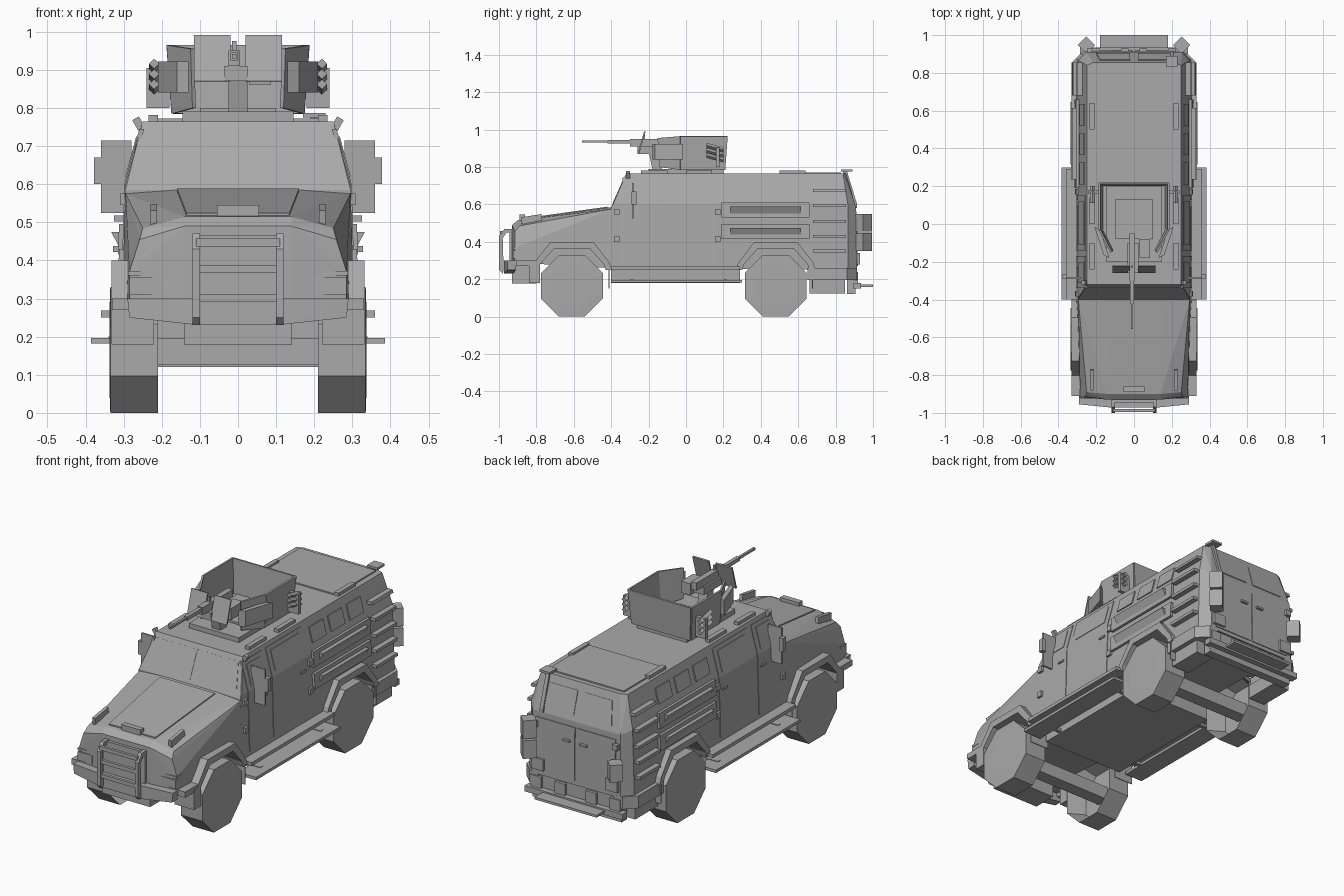
import bpy, bmesh, math
from mathutils import Matrix, Vector

cube = bpy.data.objects.get("Cube")
if cube:
    bpy.data.objects.remove(cube, do_unlink=True)

grey = bpy.data.materials.new("armour_grey")
grey.use_nodes = True
COLOUR = (0.4, 0.4, 0.4, 1)
grey.diffuse_color = COLOUR
grey.node_tree.nodes["Principled BSDF"].inputs["Base Color"].default_value = COLOUR


def finish(name, bm):
    bmesh.ops.recalc_face_normals(bm, faces=bm.faces)
    mesh = bpy.data.meshes.new(name)
    bm.to_mesh(mesh)
    bm.free()
    mesh.materials.append(grey)
    ob = bpy.data.objects.new(name, mesh)
    bpy.context.scene.collection.objects.link(ob)
    return ob


def hull(name, pts, sym=False):
    """Convex block around points, optionally mirrored across x."""
    bm = bmesh.new()
    for x, y, z in pts:
        bm.verts.new((x, y, z))
        if sym:
            bm.verts.new((-x, y, z))
    res = bmesh.ops.convex_hull(bm, input=bm.verts)
    inner = [v for v in res["geom_interior"] if isinstance(v, bmesh.types.BMVert)]
    bmesh.ops.delete(bm, geom=inner, context="VERTS")
    bmesh.ops.dissolve_limit(bm, angle_limit=0.01, verts=bm.verts, edges=bm.edges)
    return finish(name, bm)


def pair(name, pts):
    hull("left_" + name, pts)
    hull("right_" + name, [(-x, y, z) for x, y, z in pts])


def corners(xs, ys, zs, turn=0, axis="Z"):
    mid = Vector([sum(r) / 2 for r in (xs, ys, zs)])
    rot = Matrix.Rotation(math.radians(turn), 3, axis)
    return [tuple(rot @ (Vector((x, y, z)) - mid) + mid) for x in xs for y in ys for z in zs]


def box(name, xs, ys, zs, turn=0, axis="Z"):
    return hull(name, corners(xs, ys, zs, turn, axis))


def boxes(name, xs, ys, zs, turn=0, axis="Z"):
    pair(name, corners(xs, ys, zs, turn, axis))


def prism(name, outline, x0, x1):
    """Side outline (y, z) extruded across x."""
    bm = bmesh.new()
    face = bm.faces.new([bm.verts.new((x0, y, z)) for y, z in outline])
    ext = bmesh.ops.extrude_face_region(bm, geom=[face])["geom"]
    bmesh.ops.translate(bm, vec=(x1 - x0, 0, 0), verts=[v for v in ext if isinstance(v, bmesh.types.BMVert)])
    return finish(name, bm)


def panel(pts, depth):
    """Plate around four corners, thickened along their normal."""
    a, b, c, d = map(Vector, pts)
    n = (b - a).cross(c - a).normalized() * depth
    return [tuple(p + k * n) for p in (a, b, c, d) for k in (-1, 1)]


def side_x(z):
    return 0.295 - max(z - 0.6, 0) * 0.27 + max(0.6 - z, 0) * 0.03


def side_plate(name, y0, y1, z0, z1, depth, low=None):
    low = depth if low is None else low
    pair(name, [(side_x(z) + d, y, z) for y in (y0, y1) for z, dd in ((z0, low), (z1, depth)) for d in (-0.01, dd)])


def cut_arches(body, outline):
    for s in (1, -1):
        cutter = prism("arch_cutter", outline, 0.19 * s, 0.42 * s)
        mod = body.modifiers.new("arch", "BOOLEAN")
        mod.operation, mod.solver, mod.object = "DIFFERENCE", "EXACT", cutter
        bpy.context.view_layer.objects.active = body
        bpy.ops.object.modifier_apply(modifier=mod.name)
        bpy.data.objects.remove(cutter, do_unlink=True)


# Armoured cabin with chamfered rear corners, and bonnet
cabin = hull("cabin", [(.25, -.32, .765), (.295, -.4, .585), (.295, -.39, .6), (.305, -.4, .26),
                       (.25, .84, .765), (.295, .865, .6), (.305, .865, .25), (.215, .855, .765),
                       (.255, .91, .58), (.26, .915, .25)], True)
bonnet = hull("bonnet", [(.16, -.4, .585), (.295, -.4, .575), (.305, -.4, .26), (.14, -.9, .515), (.25, -.89, .485),
                         (.258, -.915, .455), (.285, -.915, .37), (.285, -.915, .29), (.14, -.93, .49),
                         (.14, -.93, .29)], True)
hull("bonnet_panel", [(.16, -.42, .57), (.16, -.42, .588), (.135, -.88, .5), (.135, -.88, .524)], True)

# Wheel arches, flares, mud flaps, wheels and axles
for tag, c, body in (("front", -.61, bonnet), ("rear", .48, cabin)):
    outer = [(c - .215, .25), (c - .2, .29), (c - .115, .4), (c + .115, .4), (c + .2, .29), (c + .215, .25)]
    inner = [(c - .18, .25), (c - .17, .28), (c - .095, .365), (c + .095, .365), (c + .17, .28), (c + .18, .25)]
    cut_arches(body, [(c - .18, .1)] + inner + [(c + .18, .1)])
    for s, side in ((1, "left"), (-1, "right")):
        prism(f"{side}_{tag}_flare", outer + inner[::-1], .27 * s, .332 * s)
        bm = bmesh.new()
        spin = Matrix.Rotation(math.pi / 2, 4, "Y") @ Matrix.Rotation(math.pi / 8, 4, "Z")
        bmesh.ops.create_cone(bm, cap_ends=True, segments=8, radius1=.1786, radius2=.1786, depth=.125,
                              matrix=Matrix.Translation((.2725 * s, c, .165)) @ spin)
        caps = {f.normal.x * s > 0: f for f in bm.faces if abs(f.normal.x) > .9}
        bmesh.ops.inset_region(bm, faces=[caps[True]], thickness=.06, depth=.002)
        bmesh.ops.inset_region(bm, faces=[caps[False]], thickness=.035)
        bmesh.ops.translate(bm, vec=(.1 * s, 0, 0), verts=caps[False].verts)
        finish(f"{side}_{tag}_wheel", bm)
    box(tag + "_axle", (-.31, .31), (c - .035, c + .035), (.125, .195))
    boxes(tag + "_mud_flap", (.22, .33), (c + .195, c + .2), (.15, .28))
boxes("front_arch_guard", (.22, .332), (-.84, -.78), (.18, .285))
boxes("front_arch_lip", (.26, .33), (-.91, -.8), (.27, .3))

# Belly, steps and rear lower structure
box("belly", (-.24, .24), (-.4, .29), (.18, .28))
boxes("step", (.28, .385), (-.4, .3), (.182, .197))
boxes("step_rail", (.29, .36), (-.4, .29), (.25, .268))
for y in (-.3, .2):
    boxes("step_bracket", (.2, .34), (y, y + .02), (.185, .2))
pair("rear_corner_box", [(x, y, z) for z in (.195, .26)
                         for x, y in ((.22, .65), (.325, .65), (.325, .86), (.27, .915), (.22, .915))])
boxes("rear_side_box", (.2, .3), (.66, .85), (.125, .2))
box("rear_valance", (-.26, .26), (.86, .905), (.12, .26))
box("rear_bumper", (-.285, .285), (.895, .935), (.15, .18))
for x in (.06, .2):
    boxes("rear_bumper_bracket", (x, x + .06), (.89, .92), (.17, .24))
box("rear_step", (-.18, .18), (.91, 1), (.16, .172))

# Nose: bumper, grille, guard bars and headlamps
hull("front_bumper", [(.29, -.955, .3), (.285, -.955, .25), (.29, -.91, .3), (.285, -.91, .25), (.12, -.972, .3),
                      (.12, -.972, .232), (.12, -.92, .3), (.12, -.92, .232)], True)
guard = [(-.92, .47), (-.97, .47), (-1, .43), (-1, .25), (-.98, .23), (-.975, .25), (-.98, .42), (-.96, .45), (-.92, .45)]
for s, side in ((1, "left"), (-1, "right")):
    prism(side + "_guard_bar", guard, .1 * s, .12 * s)
for z in (.30, .375, .445):
    box("guard_crossbar", (-.11, .11), (-.995, -.98), (z - .008, z + .012))
box("grille", (-.12, .12), (-.945, -.92), (.28, .465))
box("skid_plate", (-.14, .14), (-.93, -.8), (.178, .29))
boxes("headlamp", (.2, .285), (-.925, -.87), (.31, .355))
boxes("lamp_corner", (.2, .288), (-.922, -.87), (.36, .372))
boxes("bonnet_handle", (.212, .23), (-.88, -.77), (.5, .54), 9, "X")
box("bonnet_latch", (-.055, .055), (-.89, -.86), (.515, .545))

# Windscreen, doors, side windows and vents
pair("windscreen", panel([(.004, -.391, .605), (.265, -.391, .605), (.235, -.331, .74), (.004, -.331, .74)], .002))
for y0, y1 in ((-.34, -.17), (-.14, .15)):
    side_plate("door", y0, y1, .29, .6, .003)
    side_plate("door_top", y0, y1, .6, .745, .003)
    side_plate("door_window", y0 + .03, y1 - .03, .62, .725, .006)
    side_plate("door_handle", y1 - .06, y1 - .02, .53, .54, .01)
for y in (-.385, .155):
    for z in (.415, .56):
        side_plate("hinge", y, y + .03, z - .015, z + .015, .012)
for y in (.21, .365, .52):
    side_plate("side_window", y, y + .115, .645, .722, .006)
for z in (.415, .53):
    side_plate("vent_frame", .19, .66, z, z + .08, .014)
    side_plate("vent_louvre", .235, .615, z + .02, z + .06, .034, .012)
for z in (.35, .43, .51, .595, .675):
    side_plate("side_rung", .68, .855, z - .008, z + .008, .028)

# Mirrors
boxes("mirror", (.28, .36), (-.29, -.28), (.525, .715))
boxes("mirror_wing", (.355, .378), (-.292, -.265), (.6, .67))

# Rear doors, lamps and fittings
pair("rear_door", panel([(.006, .915, .27), (.23, .915, .27), (.23, .911, .55), (.006, .911, .55)], .004))
pair("rear_window", panel([(.02, .902, .605), (.2, .902, .605), (.18, .866, .725), (.02, .866, .725)], .004))
boxes("rear_door_handle", (.03, .07), (.91, .93), (.47, .48))
boxes("rear_hinge", (.22, .25), (.9, .93), (.5, .53))
for z in (.35, .455):
    box("left_rear_lamp", (.22, .285), (.915, .98), (z, z + .095), 45)
box("right_rear_lamp", (-.285, -.22), (.915, .98), (.36, .45), 45)
boxes("rear_panel_lamp", (.18, .25), (.9, .93), (.28, .34))
hull("aerial_stem", corners((.19, .21), (.84, .86), (.77, .78)) + corners((.19, .21), (.9, .915), (.58, .6)))
box("aerial_base", (.17, .23), (.83, .89), (.775, .787))

# Roof fittings
box("roof_hatch", (-.22, .22), (.5, .83), (.76, .772))
for y in (-.24, .0, .5):
    boxes("roof_rail", (.21, .235), (y, y + .14), (.755, .782))
boxes("roof_marker", (.25, .27), (-.32, -.3), (.74, .775), 30, "Y")

# Turret: ring, open armoured tub, shields and launchers
box("turret_base", (-.145, .145), (-.2, .2), (.76, .79))
box("turret_hatch", (-.1, .1), (-.08, .13), (.785, .8))
hull("turret_back", panel([(-.17, .205, .785), (.17, .205, .785), (.183, .218, .965), (-.183, .218, .965)], .005))
pair("turret_side", panel([(.17, .205, .785), (.17, -.03, .785), (.183, -.03, .965), (.183, .218, .965)], .005))
pair("turret_cheek", panel([(.17, -.03, .785), (.115, -.14, .8), (.12, -.15, .955), (.183, -.03, .965)], .005))
pair("cheek_box", [(x + o, y + o * .5, z) for x, y in ((.13, -.18), (.18, -.03)) for o in (0, .03) for z in (.84, .922)])
pair("gun_shield", panel([(.02, -.255, .87), (.115, -.255, .87), (.115, -.22, .99), (.02, -.22, .99)], .004))
boxes("launcher_bracket", (.18, .24), (.16, .18), (.8, .905))
for i in range(3):
    z = .85 + .027 * i
    pair("launcher_tube", [(.22 + dx, y, z + h + dz) for y, h in ((.11, .012), (.2, -.012))
                           for dx, dz in ((.014, 0), (-.014, 0), (0, .013), (0, -.013))])

# Mounted gun
box("gun_pedestal", (-.025, .025), (-.19, -.14), (.78, .9), 12, "X")
box("gun_cradle", (-.035, .025), (-.26, -.1), (.87, .91))
box("gun_receiver", (-.025, .005), (-.3, -.05), (.91, .95))
box("ammunition_box", (.03, .085), (-.18, -.08), (.86, .92))
box("gun_jacket", (-.02, 0), (-.42, -.28), (.925, .945))
box("gun_barrel", (-.016, -.004), (-.555, -.4), (.93, .942))
box("gun_sight", (-.016, -.004), (-.23, -.22), (.95, .975))
